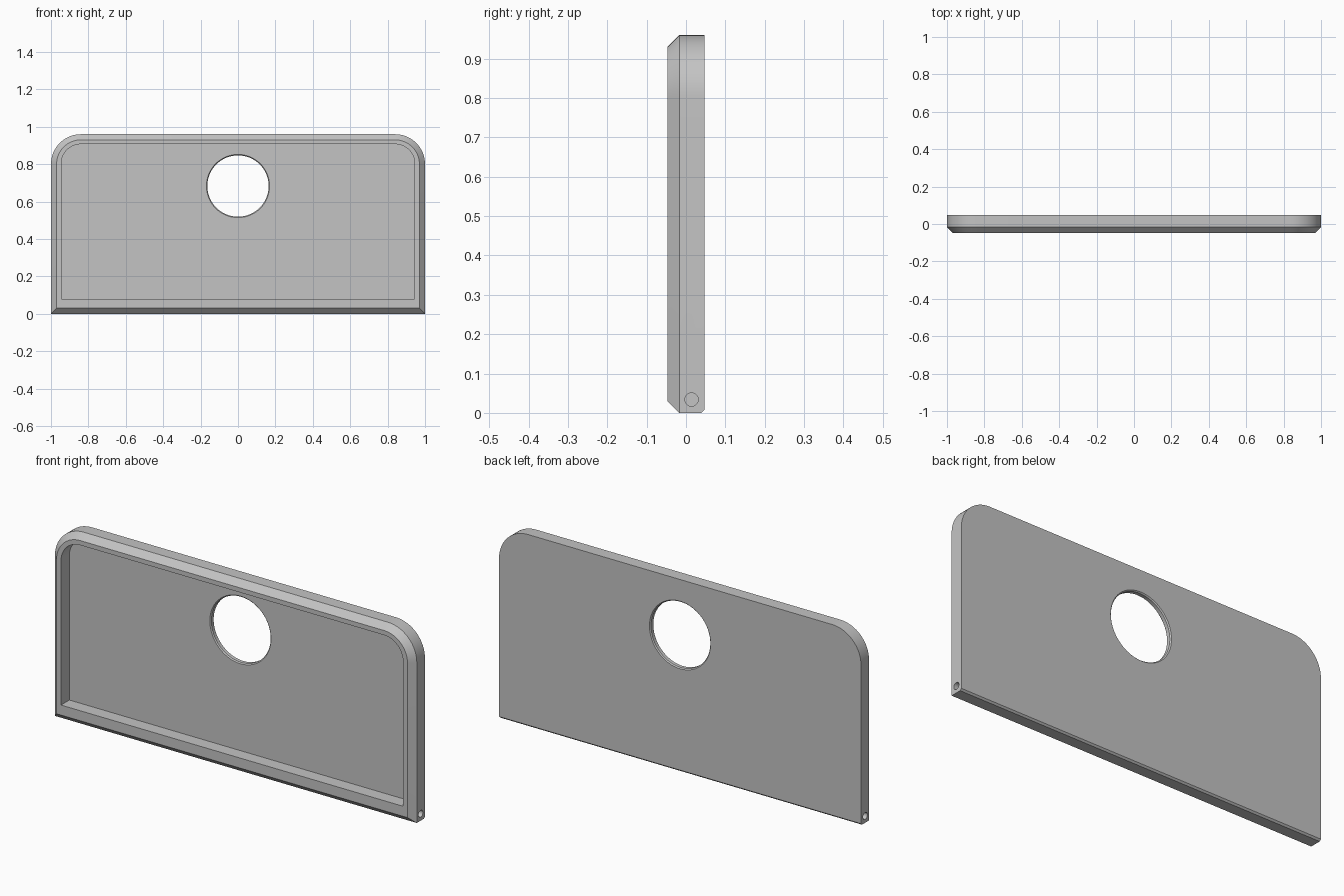
import bpy
import bmesh
from math import sin, cos, pi
from mathutils import Vector

cube = bpy.data.objects.get("Cube")
if cube:
    bpy.data.objects.remove(cube, do_unlink=True)

grey = bpy.data.materials.new("plain grey")
grey.use_nodes = True
colour = (0.55, 0.55, 0.55, 1)
grey.diffuse_color = colour
grey.node_tree.nodes["Principled BSDF"].inputs["Base Color"].default_value = colour


def outline(y, half, bottom, top, radius, steps=16):
    """Ring with square lower corners and rounded upper corners."""
    pts = [Vector((-half, y, bottom)), Vector((half, y, bottom))]
    for side, start in ((1, 0), (-1, pi / 2)):
        for i in range(steps + 1):
            a = start + pi / 2 * i / steps
            pts.append(Vector((side * (half - radius) + radius * cos(a), y,
                               top - radius + radius * sin(a))))
    return pts


def circle(centre, radius, axis, steps):
    """Ring around the x or y axis."""
    pts = []
    for i in range(steps):
        a = 2 * pi * i / steps
        u, v = radius * cos(a), radius * sin(a)
        offset = Vector((0, u, v)) if axis == "x" else Vector((u, 0, v))
        pts.append(Vector(centre) + offset)
    return pts


def loft(name, rings):
    """Closed solid skinned through matching rings."""
    bm = bmesh.new()
    loops = [[bm.verts.new(p) for p in ring] for ring in rings]
    for a, b in zip(loops, loops[1:]):
        for i in range(len(a)):
            j = (i + 1) % len(a)
            bm.faces.new((a[i], a[j], b[j], b[i]))
    bm.faces.new(loops[0])
    bm.faces.new(loops[-1])
    bmesh.ops.recalc_face_normals(bm, faces=bm.faces)
    mesh = bpy.data.meshes.new(name)
    bm.to_mesh(mesh)
    bm.free()
    mesh.materials.append(grey)
    obj = bpy.data.objects.new(name, mesh)
    bpy.context.collection.objects.link(obj)
    return obj


# Panel body: bevelled front rim, small bevel along the lower back edge
FRONT, BACK, FLOOR, HEIGHT = -0.047, 0.047, 0.019, 0.96
panel = loft("panel", [
    outline(FRONT, 0.97, 0.03, HEIGHT - 0.03, 0.13),
    outline(FRONT + 0.03, 1, 0, HEIGHT, 0.16),
    outline(BACK - 0.008, 1, 0, HEIGHT, 0.16),
    outline(BACK, 1, 0.008, HEIGHT, 0.16),
])

# Shallow tray in the front
cutters = [loft("tray_cutter", [
    outline(FRONT - 0.1, 0.945, 0.08, 0.907, 0.105),
    outline(FLOOR, 0.945, 0.08, 0.907, 0.105),
])]

# Round window with softened rims
window = [(FLOOR - 0.03, 0.169), (FLOOR, 0.169), (FLOOR + 0.005, 0.164),
          (BACK - 0.005, 0.164), (BACK, 0.169), (BACK + 0.03, 0.169)]
cutters.append(loft("window_cutter", [
    circle((0, y, 0.683), r, "y", 64) for y, r in window]))

# Blind pivot holes in both ends
for side in (-1, 1):
    cutters.append(loft("pivot_cutter", [
        circle((side * x, 0.014, 0.034), 0.017, "x", 24) for x in (0.93, 1.1)]))

for cutter in cutters:
    cutter.hide_render = True
    mod = panel.modifiers.new(cutter.name, "BOOLEAN")
    mod.operation = "DIFFERENCE"
    mod.solver = "EXACT"
    mod.object = cutter

# Bake the cuts and discard the cutters
bpy.context.view_layer.update()
graph = bpy.context.evaluated_depsgraph_get()
result = bpy.data.meshes.new_from_object(panel.evaluated_get(graph))
panel.modifiers.clear()
panel.data = result
for cutter in cutters:
    bpy.data.objects.remove(cutter, do_unlink=True)

bpy.ops.object.select_all(action="DESELECT")
panel.select_set(True)
bpy.context.view_layer.objects.active = panel
bpy.ops.object.shade_smooth_by_angle(angle=pi / 9)
